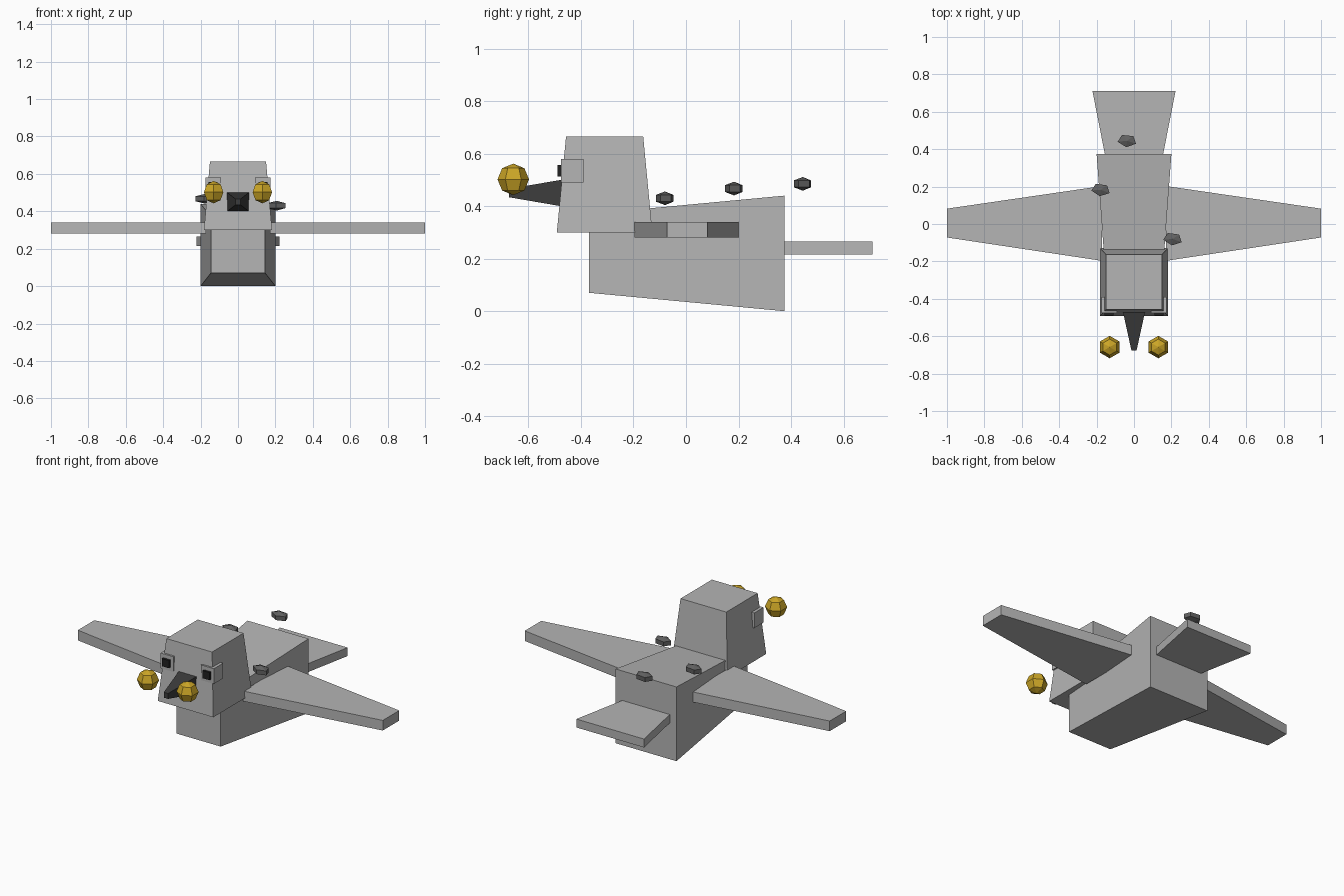
import bpy
import bmesh
from math import radians
from mathutils import Matrix, Vector

cube = bpy.data.objects.get("Cube")
if cube:
    bpy.data.objects.remove(cube, do_unlink=True)


def material(name, rgb):
    m = bpy.data.materials.new(name)
    m.use_nodes = True
    m.diffuse_color = (*rgb, 1)
    m.node_tree.nodes["Principled BSDF"].inputs["Base Color"].default_value = (*rgb, 1)
    return m


grey = material("light grey", (0.46, 0.46, 0.46))
charcoal = material("charcoal", (0.045, 0.045, 0.045))
black = material("black", (0.015, 0.015, 0.015))
slate = material("dark grey", (0.12, 0.12, 0.12))
yellow = material("golden yellow", (0.6, 0.38, 0.02))


def finish(name, bm, mat):
    bmesh.ops.recalc_face_normals(bm, faces=bm.faces)
    mesh = bpy.data.meshes.new(name)
    bm.to_mesh(mesh)
    bm.free()
    mesh.materials.append(mat)
    obj = bpy.data.objects.new(name, mesh)
    bpy.context.collection.objects.link(obj)
    return obj


def tapered_block(name, mat, axis, start, end):
    """Block between two rectangles; each is (centre, half sizes) and is flat along axis."""
    bm = bmesh.new()
    bmesh.ops.create_cube(bm, size=2)
    for v in bm.verts:
        centre, half = start if v.co[axis] < 0 else end
        v.co = Vector([c + s * h for c, s, h in zip(centre, v.co, half)])
    return finish(name, bm, mat)


def box(name, mat, low, high):
    centre = [(a + b) / 2 for a, b in zip(low, high)]
    half = [(b - a) / 2 for a, b in zip(low, high)]
    return tapered_block(name, mat, 0, (centre, half), (centre, half))


def ball(name, mat, centre, radii, segments, rings, turn=0):
    bm = bmesh.new()
    bmesh.ops.create_uvsphere(bm, u_segments=segments, v_segments=rings, radius=1)
    spin = Matrix.Rotation(radians(turn), 4, "Z")
    half_turn = Matrix.Rotation(radians(180), 4, "Z") if segments % 2 else Matrix()
    bm.transform(Matrix.Translation(centre) @ spin @ Matrix.Diagonal((*radii, 1)) @ half_turn)
    return finish(name, bm, mat)


# Body, head, beak and tail
tapered_block("body", grey, 1, ((0, -0.37, 0.22), (0.145, 0, 0.15)),
              ((0, 0.375, 0.22), (0.2, 0, 0.22)))
tapered_block("head", grey, 2, ((0, -0.31, 0.3), (0.182, 0.182, 0)),
              ((0, -0.31, 0.665), (0.15, 0.147, 0)))
tapered_block("beak", charcoal, 1, ((0, -0.675, 0.45), (0.014, 0, 0.016)),
              ((0, -0.465, 0.45), (0.06, 0, 0.052)))
tapered_block("tail", grey, 1, ((0, 0.37, 0.24), (0.155, 0, 0.025)),
              ((0, 0.71, 0.24), (0.222, 0, 0.025)))

# Mirrored wings, eyes and floating balls
for side, s in (("left", 1), ("right", -1)):
    root = ((s * 0.17, 0.003, 0.31), (0, 0.2, 0.03))
    tip = ((s, 0.005, 0.31), (0, 0.077, 0.03))
    tapered_block(side + "_wing", grey, 0, root, tip)
    for name, mat, low, high in (
            ("_eye_socket", grey, (0.09, -0.476, 0.49), (0.175, -0.39, 0.58)),
            ("_pupil", black, (0.11, -0.49, 0.512), (0.157, -0.45, 0.557))):
        xs = sorted((s * low[0], s * high[0]))
        box(side + name, mat, (xs[0], *low[1:]), (xs[1], *high[1:]))
    ball(side + "_yellow_ball", yellow, (s * 0.13, -0.658, 0.502), (0.06, 0.06, 0.06), 6, 4)

# Small pebbles hovering above the back
for i, (centre, turn) in enumerate((((0.207, -0.08, 0.43), -8),
                                    ((-0.178, 0.183, 0.467), -8),
                                    ((-0.037, 0.445, 0.485), -6))):
    ball(f"back_pebble_{i + 1}", slate, centre, (0.06, 0.04, 0.026), 5, 3, turn)
